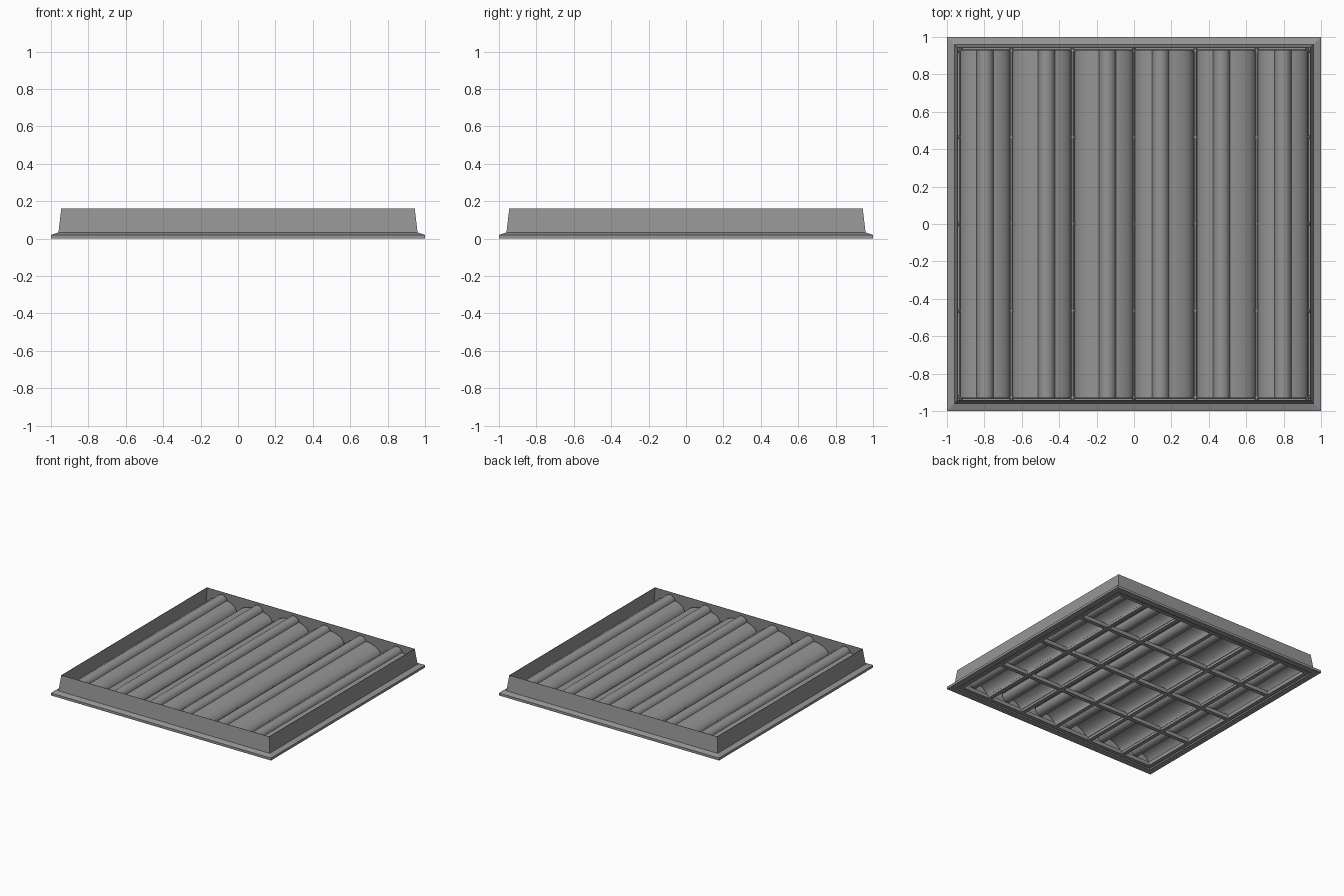
import bpy, bmesh, math

old = bpy.data.objects.get("Cube")
if old:
    bpy.data.objects.remove(old, do_unlink=True)

GREY = (0.3, 0.3, 0.3, 1)
metal = bpy.data.materials.new("grey_metal")
metal.use_nodes = True
metal.diffuse_color = GREY
metal.node_tree.nodes["Principled BSDF"].inputs["Base Color"].default_value = GREY


def finish(name, bm, smooth=False):
    bmesh.ops.recalc_face_normals(bm, faces=bm.faces[:])
    mesh = bpy.data.meshes.new(name)
    bm.to_mesh(mesh)
    bm.free()
    obj = bpy.data.objects.new(name, mesh)
    bpy.context.collection.objects.link(obj)
    mesh.materials.append(metal)
    if smooth:
        bpy.ops.object.select_all(action="DESELECT")
        obj.select_set(True)
        bpy.context.view_layer.objects.active = obj
        bpy.ops.object.shade_smooth_by_angle(angle=math.radians(35))
    return obj


def square_frame(name, profile):
    """Sweep a closed (radius, height) profile around a square."""
    bm = bmesh.new()
    rings = [[bm.verts.new((sx * r, sy * r, z)) for r, z in profile]
             for sx, sy in ((-1, -1), (1, -1), (1, 1), (-1, 1))]
    n = len(profile)
    for i in range(4):
        a, b = rings[i], rings[(i + 1) % 4]
        for j in range(n):
            k = (j + 1) % n
            bm.faces.new((a[j], b[j], b[k], a[k]))
    return finish(name, bm)


def extrude_section(name, points, length, along_x=False, offset=0.0, smooth=False):
    """Extrude a closed (across, height) section along y, or along x."""
    bm = bmesh.new()
    ends = []
    for t in (-length / 2, length / 2):
        ends.append([bm.verts.new((t, c + offset, z) if along_x else (c + offset, t, z))
                     for c, z in points])
    a, b = ends
    n = len(points)
    for i in range(n):
        k = (i + 1) % n
        bm.faces.new((a[i], a[k], b[k], b[i]))
    bm.faces.new(a)
    bm.faces.new(b)
    return finish(name, bm, smooth)


def arch(half, base, rise, thick, steps=20):
    """Thin arched shell section."""
    angles = [math.pi * i / steps for i in range(steps + 1)]
    outer = [(half * math.cos(t), base + rise * math.sin(t)) for t in angles]
    inner = [((half - thick) * math.cos(t), base + (rise - thick) * math.sin(t))
             for t in reversed(angles)]
    return outer + inner


# Housing: flange, sloped walls and inner ledge
square_frame("housing_frame", [(1, 0), (1, 0.02), (0.96, 0.033), (0.945, 0.16),
                               (0.942, 0.16), (0.955, 0.03), (0.93, 0.03), (0.93, 0.012),
                               (0.95, 0.012), (0.95, 0)])

# Reflector barrels with a lamp tube through each crown
bays = [(0.16, 0.157, 0.142), (0.4925, 0.157, 0.468), (0.796, 0.135, 0.796)]
for side, label in ((-1, "right"), (1, "left")):
    for i, (centre, half, lamp_x) in enumerate(bays):
        extrude_section(f"reflector_{label}_{i + 1}", arch(half, 0.03, 0.083, 0.004),
                        1.86, offset=side * centre, smooth=True)
        circle = [(0.046 * math.cos(math.tau * k / 24), 0.1 + 0.046 * math.sin(math.tau * k / 24))
                  for k in range(24)]
        extrude_section(f"lamp_tube_{label}_{i + 1}", circle, 1.86,
                        offset=side * lamp_x, smooth=True)

# Louvre grid: tapered blades between the bays and across them
blade = [(-0.016, 0.004), (0.016, 0.004), (0.004, 0.045), (-0.004, 0.045)]
for i, x in enumerate((-0.925, -0.656, -0.328, 0, 0.328, 0.656, 0.925)):
    extrude_section(f"long_blade_{i + 1}", blade, 1.88, offset=x)
for i, y in enumerate((-0.925, -0.465, 0, 0.465, 0.925)):
    extrude_section(f"cross_blade_{i + 1}", blade, 1.88, along_x=True, offset=y)
